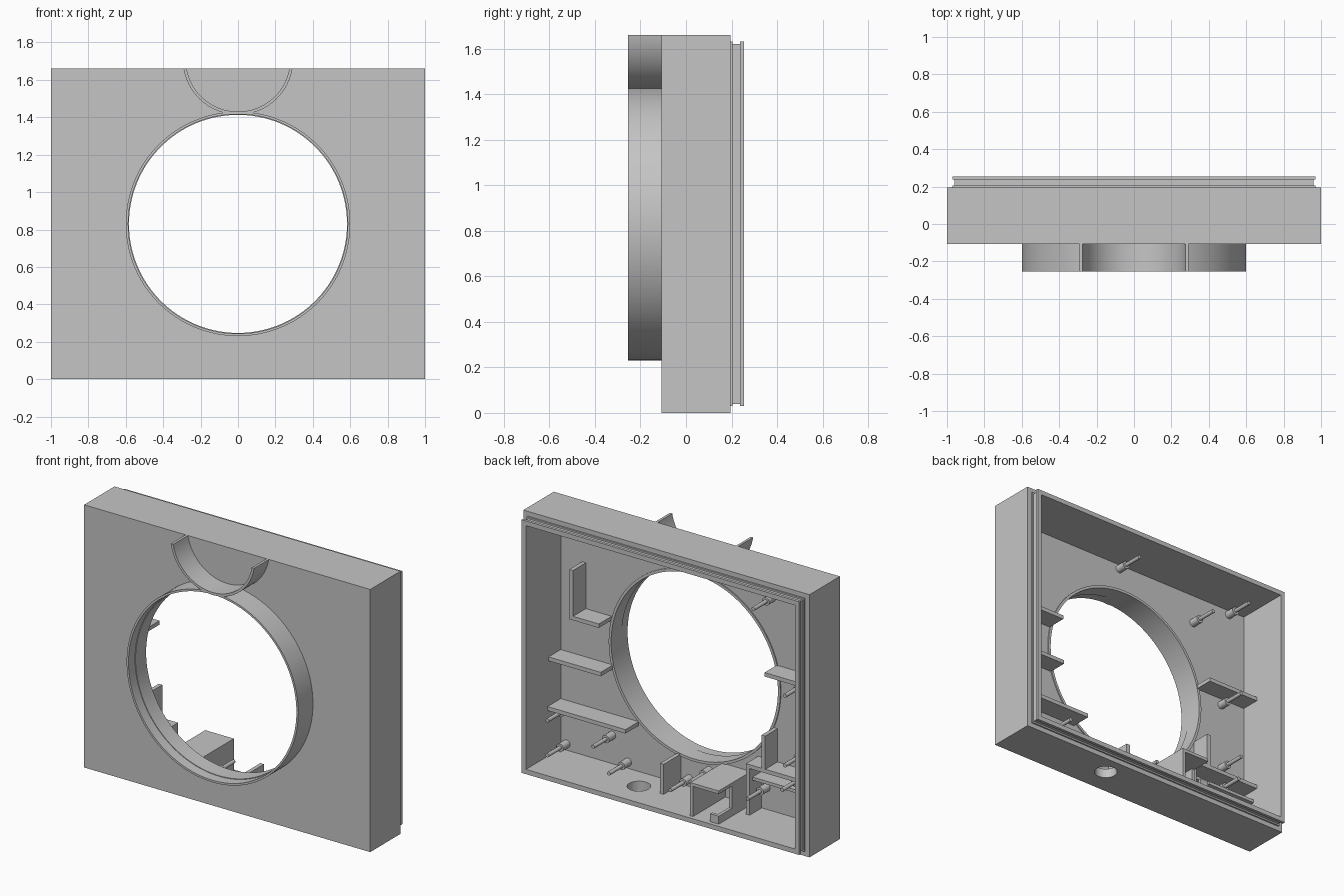
import bpy, bmesh
from math import cos, sin, pi, asin

cube = bpy.data.objects.get("Cube")
if cube:
    bpy.data.objects.remove(cube, do_unlink=True)

grey = bpy.data.materials.new("plain grey")
grey.use_nodes = True
grey.diffuse_color = (0.56, 0.56, 0.56, 1)
grey.node_tree.nodes["Principled BSDF"].inputs["Base Color"].default_value = (0.56, 0.56, 0.56, 1)

HEIGHT = 1.66
MID = HEIGHT / 2
PLATE = -0.092      # inner face of the front panel
FRONT = -0.255
FLOOR = 0.06


def finish(name, bm, smooth=False):
    bmesh.ops.recalc_face_normals(bm, faces=bm.faces)
    mesh = bpy.data.meshes.new(name)
    bm.to_mesh(mesh)
    bm.free()
    mesh.materials.append(grey)
    ob = bpy.data.objects.new(name, mesh)
    bpy.context.collection.objects.link(ob)
    if smooth:
        bpy.ops.object.select_all(action='DESELECT')
        ob.select_set(True)
        bpy.context.view_layer.objects.active = ob
        bpy.ops.object.shade_smooth_by_angle()
    return ob


def loft(bm, loops, closed=False):
    """Skin a row of vertex loops; cap the ends or join last to first."""
    rows = [[bm.verts.new(p) for p in loop] for loop in loops]
    pairs = list(zip(rows, rows[1:]))
    if closed:
        pairs.append((rows[-1], rows[0]))
    else:
        bm.faces.new(rows[0])
        bm.faces.new(rows[-1])
    for a, b in pairs:
        for i in range(len(a)):
            j = (i + 1) % len(a)
            bm.faces.new((a[i], a[j], b[j], b[i]))


def circle(r, y, x=0, z=MID, n=128):
    return [(x + r * cos(2 * pi * i / n), y, z + r * sin(2 * pi * i / n)) for i in range(n)]


def slab(name, x0, x1, z0, z1, y1, y0=PLATE - 0.005):
    bm = bmesh.new()
    loft(bm, [[(x0, y, z0), (x1, y, z0), (x1, y, z1), (x0, y, z1)] for y in (y0, y1)])
    return finish(name, bm)


def cut(target, cutter):
    mod = target.modifiers.new("cut", 'BOOLEAN')
    mod.operation = 'DIFFERENCE'
    mod.solver = 'EXACT'
    mod.object = cutter
    bpy.context.view_layer.objects.active = target
    bpy.ops.object.modifier_apply(modifier=mod.name)
    bpy.data.objects.remove(cutter, do_unlink=True)


# Case: an open tray with a grooved lip at the back
def frame(inset, y):
    x, z = 1 - inset, MID - inset
    return [(-x, y, MID - z), (x, y, MID - z), (x, y, MID + z), (-x, y, MID + z)]


bm = bmesh.new()
steps = [(0, -0.108), (0, 0.195), (0.03, 0.195), (0.03, 0.205), (0.04, 0.205),
         (0.04, 0.237), (0.03, 0.237), (0.03, 0.255), (FLOOR, 0.255), (FLOOR, PLATE)]
loft(bm, [frame(i, y) for i, y in steps])
case = finish("case", bm)

bm = bmesh.new()
loft(bm, [circle(0.592, -0.2), circle(0.592, 0)])
cut(case, finish("window_cutter", bm))

bm = bmesh.new()
loft(bm, [[(x, z, y) for x, y, z in circle(0.068, h, 0.28, 0.07, 32)] for h in (-0.1, 0.15)])
cut(case, finish("cable_hole_cutter", bm))

# Round window collar with an inner ledge
bm = bmesh.new()
collar = [(0.583, -0.085), (0.6, -0.085), (0.6, FRONT), (0.587, FRONT), (0.587, -0.19), (0.583, -0.19)]
loft(bm, [circle(r, y) for r, y in collar], closed=True)
finish("window_collar", bm, True)

# Curved pocket wall above the window, cut level with the top
bm = bmesh.new()
arc_z, n = 1.709, 48


def arc(r):
    a = asin((HEIGHT - arc_z) / r)
    return [(r * cos(-pi - a + (pi + 2 * a) * i / n), arc_z + r * sin(-pi - a + (pi + 2 * a) * i / n))
            for i in range(n + 1)]


outline = arc(0.295) + arc(0.279)[::-1]
loft(bm, [[(x, y, z) for x, z in outline] for y in (FRONT, -0.1)])
bmesh.ops.triangulate(bm, faces=[f for f in bm.faces if len(f.verts) > 4])
finish("pocket_wall", bm, True)

# Shelves and fins on the left half
SIDE = 0.945
slab("corner_bracket_upright", 0.765, 0.79, 0.965, 1.28, 0.035)
slab("corner_bracket_foot", 0.585, 0.765, 0.965, 0.99, 0.035)
slab("left_upper_shelf", 0.575, SIDE, 0.66, 0.685, 0.03)
slab("left_lower_shelf", 0.395, SIDE, 0.35, 0.375, 0.04)
slab("floor_fin", 0.1, 0.125, 0.05, 0.25, 0.08)

# Shelves and fins on the right half
slab("right_upper_shelf", -SIDE, -0.57, 0.965, 0.99, 0.03)
slab("right_middle_shelf", -SIDE, -0.44, 0.355, 0.38, 0.03)
slab("right_lower_shelf", -SIDE, -0.46, 0.27, 0.29, 0.0)
slab("shelf_fin", -0.575, -0.55, 0.38, 0.59, 0.03)
slab("divider", -0.465, -0.44, 0.05, 0.355, 0.03)

# Small open compartment on the floor
slab("compartment_left_wall", -0.21, -0.19, 0.05, 0.25, 0.23)
slab("compartment_right_wall", -0.39, -0.37, 0.05, 0.25, 0.1)
slab("compartment_roof", -0.39, -0.19, 0.25, 0.27, 0.23)
slab("compartment_sill", -0.39, -0.37, 0.05, 0.11, 0.23, 0.1)
slab("compartment_sill_return", -0.37, -0.33, 0.05, 0.11, 0.23, 0.21)

# Stepped mounting posts
posts = [(0.04, 1.57), (-0.54, 1.41), (-0.82, 1.57), (-0.76, 0.92), (-0.76, 0.48), (-0.74, 0.32),
         (0.9, 0.1), (0.47, 0.1), (0.58, 0.24), (0.9, 0.32), (0.04, 0.11), (-0.1, 0.2), (-0.5, 0.2)]
for x, z in posts:
    bm = bmesh.new()
    shape = [(0.025, PLATE - 0.005), (0.025, -0.025), (0.012, -0.025), (0.012, 0.1)]
    loft(bm, [circle(r, y, x, z, 16) for r, y in shape])
    finish("mounting_post", bm, True)
